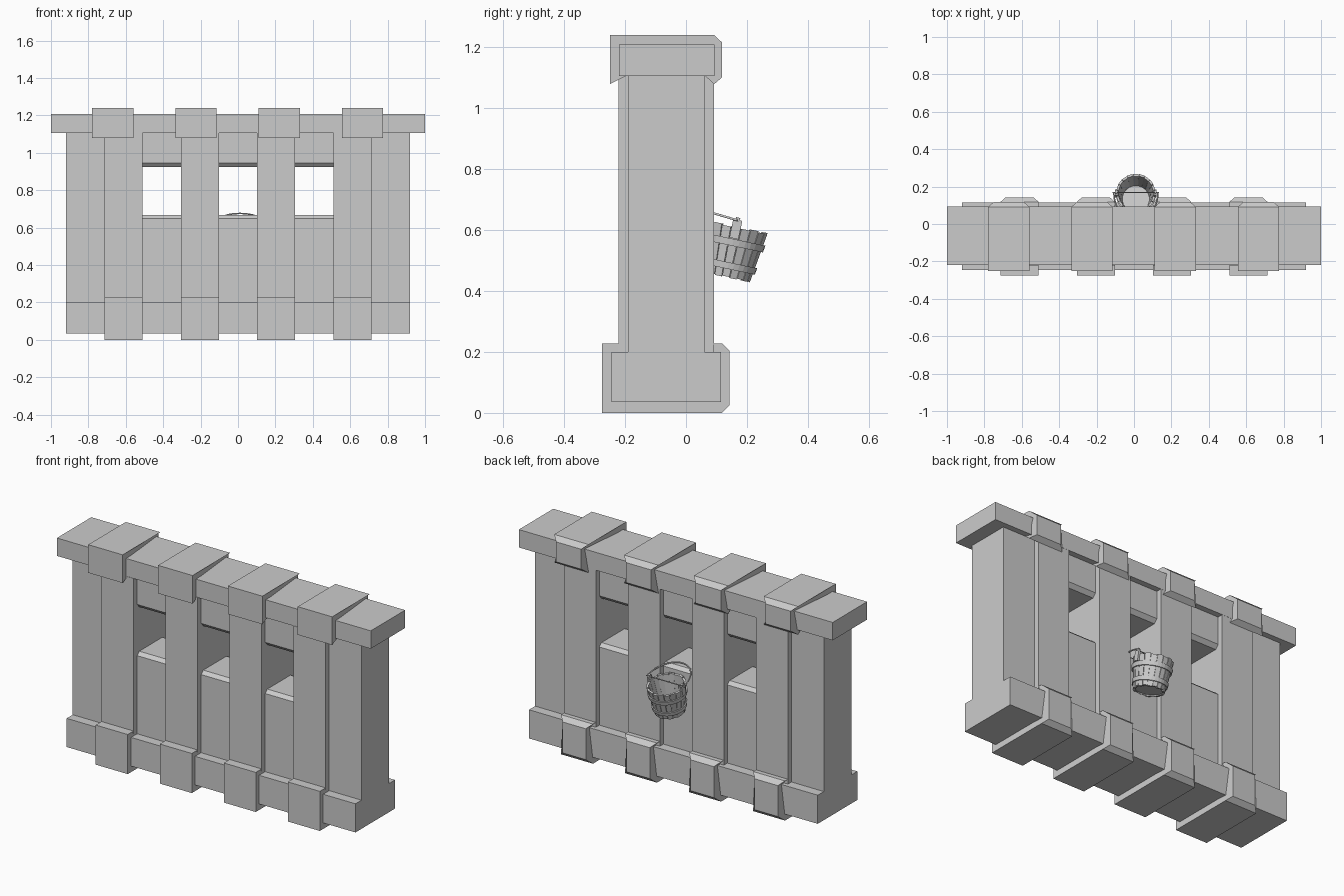
import bpy, bmesh, math
from mathutils import Matrix, Vector

if "Cube" in bpy.data.objects:
    bpy.data.objects.remove(bpy.data.objects["Cube"])


def finish(bm, name, matrix=None):
    bmesh.ops.recalc_face_normals(bm, faces=bm.faces)
    mesh = bpy.data.meshes.new(name)
    bm.to_mesh(mesh)
    bm.free()
    ob = bpy.data.objects.new(name, mesh)
    bpy.context.collection.objects.link(ob)
    if matrix:
        ob.matrix_world = matrix
    return ob


def extrude_x(name, profile, x0, x1, inset=0.0):
    """Extrude a (y, z) profile along x; inset narrows the rearmost points."""
    bm = bmesh.new()
    back = max(p[0] for p in profile)
    ends = []
    for x, s in ((x0, 1), (x1, -1)):
        ends.append([bm.verts.new((x + (s * inset if y == back else 0), y, z)) for y, z in profile])
        bm.faces.new(ends[-1])
    n = len(profile)
    for i in range(n):
        j = (i + 1) % n
        bm.faces.new((ends[0][i], ends[0][j], ends[1][j], ends[1][i]))
    return finish(bm, name)


def box(name, x0, x1, y0, y1, z0, z1):
    return extrude_x(name, [(y0, z0), (y0, z1), (y1, z1), (y1, z0)], x0, x1)


# Top beam and plinth
box("top_beam", -1, 1, -0.22, 0.093, 1.105, 1.208)
box("plinth", -0.92, 0.92, -0.245, 0.115, 0.035, 0.2)

# Posts with their feet and the caps on the beam
foot = [(-0.275, 0), (-0.275, 0.228), (0.118, 0.228), (0.143, 0.203), (0.143, 0.025), (0.118, 0)]
cap = [(-0.25, 1.078), (-0.25, 1.24), (0.092, 1.24), (0.118, 1.215), (0.118, 1.1),
       (0.092, 1.078), (0.06, 1.108), (-0.19, 1.108)]
for k in (-1.5, -0.5, 0.5, 1.5):
    px, cx = k * 0.408, k * 0.445 - 0.002
    box("post", px - 0.102, px + 0.102, -0.222, 0.092, 0.1, 1.106)
    extrude_x("post_foot", foot, px - 0.102, px + 0.102, 0.028)
    extrude_x("beam_cap", cap, cx - 0.11, cx + 0.11, 0.03)

# Solid end panels
for s in (-1, 1):
    xa, xb = sorted((s * 0.7, s * 0.92))
    box("end_panel", xa, xb, -0.19, 0.06, 0.1, 1.106)

# Window panels with chamfered sills and lintels
F, B, c = -0.19, 0.06, 0.02
sill = [(F, 0.1), (F, 0.65), (F + c, 0.668), (B - c, 0.668), (B, 0.65), (B, 0.1)]
lintel = [(F, 1.106), (F, 0.945), (F + c, 0.923), (B - c, 0.923), (B, 0.945), (B, 1.106)]
for cx in (-0.408, 0, 0.408):
    extrude_x("sill_panel", sill, cx - 0.11, cx + 0.11)
    extrude_x("lintel_panel", lintel, cx - 0.11, cx + 0.11)

# Bucket, built upright and then tipped backwards
TILT = Matrix.Translation((0.01, 0.13, 0.445)) @ Matrix.Rotation(math.radians(-12), 4, 'X')
H = 0.17


def radius(h):
    return 0.082 + 0.024 * h / H


def ring(name, h0, h1, out, thick, n=32):
    """Conical band following the bucket wall."""
    bm = bmesh.new()
    loops = []
    for i in range(n):
        a = math.tau * i / n
        pts = [(radius(h0) + out, h0), (radius(h1) + out, h1),
               (radius(h1) + out - thick, h1), (radius(h0) + out - thick, h0)]
        loops.append([bm.verts.new((r * math.cos(a), r * math.sin(a), h)) for r, h in pts])
    for i in range(n):
        p, q = loops[i], loops[(i + 1) % n]
        for k in range(4):
            bm.faces.new((p[k], q[k], q[(k + 1) % 4], p[(k + 1) % 4]))
    return finish(bm, name, TILT)


# Staves with narrow gaps, over a thin inner lining
N = 20
bm = bmesh.new()
for i in range(N):
    a, w = math.tau * i / N, math.tau / N * 0.46
    lo, hi = (0.0, H - 0.004) if i % 2 else (0.003, H)
    v = [bm.verts.new((r * math.cos(t), r * math.sin(t), h))
         for h in (lo, hi)
         for r, t in ((radius(h), a - w), (radius(h), a + w),
                      (radius(h) - 0.012, a + w), (radius(h) - 0.012, a - w))]
    bm.faces.new(v[:4])
    bm.faces.new(v[4:])
    for k in range(4):
        j = (k + 1) % 4
        bm.faces.new((v[k], v[j], v[j + 4], v[k + 4]))
finish(bm, "bucket_staves", TILT)
ring("bucket_lining", 0.006, H - 0.01, -0.006, 0.005)
ring("upper_hoop", 0.105, 0.128, 0.006, 0.008)
ring("lower_hoop", 0.028, 0.05, 0.006, 0.008)

bm = bmesh.new()
bmesh.ops.create_cone(bm, cap_ends=True, segments=32, radius1=0.078, radius2=0.079, depth=0.01,
                      matrix=Matrix.Translation((0, 0, 0.012)))
finish(bm, "bucket_floor", TILT)

# Ears holding the handle
for s in (-1, 1):
    bm = bmesh.new()
    bmesh.ops.create_cube(bm, size=1, matrix=Matrix.Translation((s * 0.105, 0, 0.165))
                          @ Matrix.Diagonal((0.012, 0.03, 0.07, 1)))
    bmesh.ops.bevel(bm, geom=[e for e in bm.edges if abs((e.verts[0].co - e.verts[1].co).x) > 0.01
                              and e.verts[0].co.z > 0.17], offset=0.008, segments=2, affect='EDGES')
    finish(bm, "bucket_ear", TILT)


def wire(name, points, r):
    cu = bpy.data.curves.new(name, 'CURVE')
    cu.dimensions = '3D'
    cu.bevel_depth = r
    cu.bevel_resolution = 1
    cu.use_fill_caps = True
    sp = cu.splines.new('POLY')
    sp.points.add(len(points) - 1)
    for p, co in zip(sp.points, points):
        p.co = (*co, 1)
    ob = bpy.data.objects.new(name, cu)
    bpy.context.collection.objects.link(ob)


# Cross rod and the swung-over handle resting on the sill
rod = [TILT @ Vector((x, 0, 0.188)) for x in (-0.124, 0.124)]
wire("bucket_rod", rod, 0.003)
wire("bucket_handle", [(0.01 + 0.118 * math.cos(t), 0.168 - 0.15 * math.sin(t),
                        0.632 + 0.044 * math.sin(t))
                       for t in (math.pi * i / 16 for i in range(17))], 0.004)
